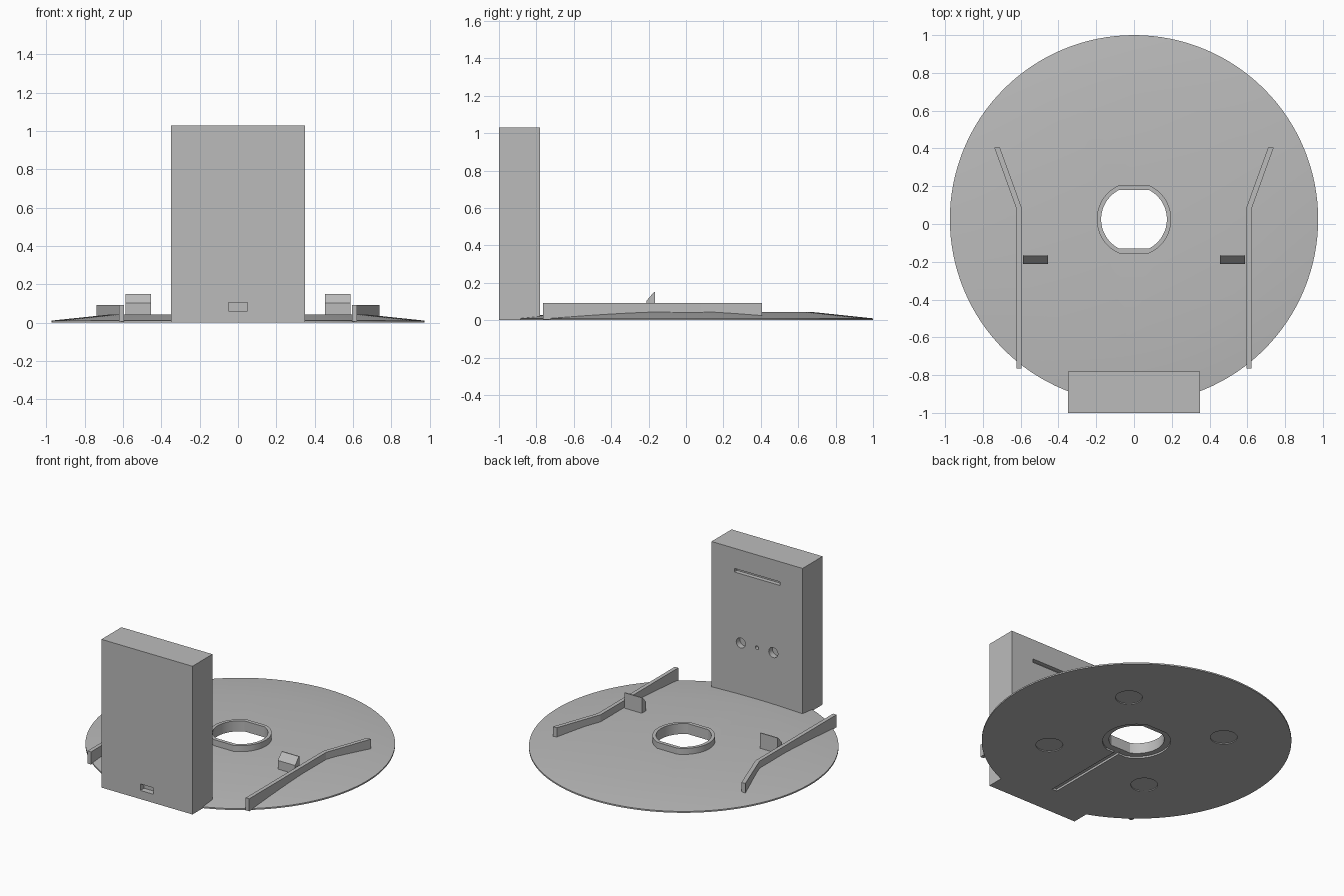
import bpy, bmesh
from math import cos, sin, pi, radians
from mathutils import Matrix

old = bpy.data.objects.get("Cube")
if old:
    bpy.data.objects.remove(old, do_unlink=True)

grey = bpy.data.materials.new("plain grey")
grey.use_nodes = True
COLOR = (0.5, 0.5, 0.5, 1)
grey.diffuse_color = COLOR
grey.node_tree.nodes["Principled BSDF"].inputs["Base Color"].default_value = COLOR

CY = 0.025          # centre line of the round base
PLATE_TOP = 0.043


def finish(name, bm):
    bmesh.ops.recalc_face_normals(bm, faces=bm.faces)
    mesh = bpy.data.meshes.new(name)
    bm.to_mesh(mesh)
    bm.free()
    mesh.materials.append(grey)
    obj = bpy.data.objects.new(name, mesh)
    bpy.context.collection.objects.link(obj)
    return obj


def loft(name, loops):
    """Closed solid through matching loops of points."""
    bm = bmesh.new()
    rings = [[bm.verts.new(p) for p in loop] for loop in loops]
    n = len(rings[0])
    for a, b in zip(rings, rings[1:]):
        for i in range(n):
            j = (i + 1) % n
            bm.faces.new((a[i], a[j], b[j], b[i]))
    bm.faces.new(rings[0])
    bm.faces.new(rings[-1])
    return finish(name, bm)


def prism(name, outline, z0, z1):
    return loft(name, [[(x, y, z) for x, y in outline] for z in (z0, z1)])


def box(name, x0, x1, y0, y1, z0, z1):
    return prism(name, [(x0, y0), (x1, y0), (x1, y1), (x0, y1)], z0, z1)


def circle(r, cx=0, cy=CY, n=48):
    return [(cx + r * cos(2 * pi * i / n), cy + r * sin(2 * pi * i / n)) for i in range(n)]


def flattened(r, limit):
    """Circle with its front and back cut flat."""
    pts = []
    for x, y in circle(r, n=96):
        if abs(y - CY) < limit:
            pts.append((x, y))
    edge = (r * r - limit * limit) ** 0.5
    split = sum(1 for x, y in pts if y > CY - 1e-6 and x > 0)
    right = [p for p in pts if p[0] > 0]
    right.sort(key=lambda p: p[1])
    right = [(edge, CY - limit)] + right + [(edge, CY + limit)]
    return right + [(-x, y) for x, y in reversed(right)]


def cut(obj, cutters):
    for c in cutters:
        c.hide_render = True
        mod = obj.modifiers.new("cut", "BOOLEAN")
        mod.operation = "DIFFERENCE"
        mod.solver = "EXACT"
        mod.object = c
    bpy.context.view_layer.update()
    graph = bpy.context.evaluated_depsgraph_get()
    mesh = bpy.data.meshes.new_from_object(obj.evaluated_get(graph))
    obj.modifiers.clear()
    obj.data = mesh


def smooth(obj):
    bpy.ops.object.select_all(action="DESELECT")
    obj.select_set(True)
    bpy.context.view_layer.objects.active = obj
    bpy.ops.object.shade_smooth_by_angle(angle=radians(20))


# Round base with a sloping rim
base = loft("round_base", [[(x, y, z) for x, y in circle(r, n=128)]
                           for r, z in ((0.975, 0), (0.975, 0.01), (0.66, PLATE_TOP))])

# Raised collar around the central opening
collar = prism("centre_collar", flattened(0.197, 0.182), 0.03, 0.085)

opening = prism("opening_cutter", flattened(0.174, 0.156), -0.1, 0.2)
counterbore = prism("counterbore_cutter", flattened(0.214, 0.2), -0.1, 0.012)
groove = box("cable_groove_cutter", -0.018, 0.018, -0.83, CY - 0.18, -0.1, 0.015)
feet = [prism("foot_recess_cutter", circle(0.085, sx * 0.39, CY + sy * 0.39, 40), -0.1, 0.006)
        for sx in (-1, 1) for sy in (-1, 1)]
base_cutters = [opening, counterbore, groove] + feet
cut(base, base_cutters)
cut(collar, [opening])

# Upright housing at the front, with port, slot and sensor holes
housing = box("upright_housing", -0.35, 0.35, -1, -0.78, 0, 1.03)
port = box("port_cutter", -0.05, 0.05, -1.1, -0.96, 0.06, 0.105)
slot = box("slot_cutter", -0.175, 0.175, -0.81, -0.7, 0.865, 0.89)
holes = []
for x, r in ((-0.125, 0.035), (0, 0.013), (0.125, 0.035)):
    hole = prism("sensor_hole_cutter", circle(r, 0, 0, 32), -0.05, 0.05)
    hole.data.transform(Matrix.Translation((x, -0.77, 0.385)) @ Matrix.Rotation(pi / 2, 4, "X"))
    holes.append(hole)
housing_cutters = [port, slot] + holes
cut(housing, housing_cutters)

for c in base_cutters + housing_cutters:
    bpy.data.objects.remove(c, do_unlink=True)
for obj in (base, collar, housing):
    smooth(obj)

# Side rails that flare outward toward the back, and wedge-topped stops
for side, s in (("left", 1), ("right", -1)):
    rail = [(0.595, -0.765), (0.622, -0.765), (0.622, 0.08),
            (0.74, 0.405), (0.71, 0.405), (0.595, 0.087)]
    prism(side + "_rail", [(s * x, y) for x, y in rail], 0.005, 0.092)
    stop = [(-0.212, 0.03), (-0.165, 0.03), (-0.165, 0.15), (-0.172, 0.15), (-0.212, 0.103)]
    loft(side + "_stop", [[(s * x, y, z) for y, z in stop] for x in (0.455, 0.588)])
